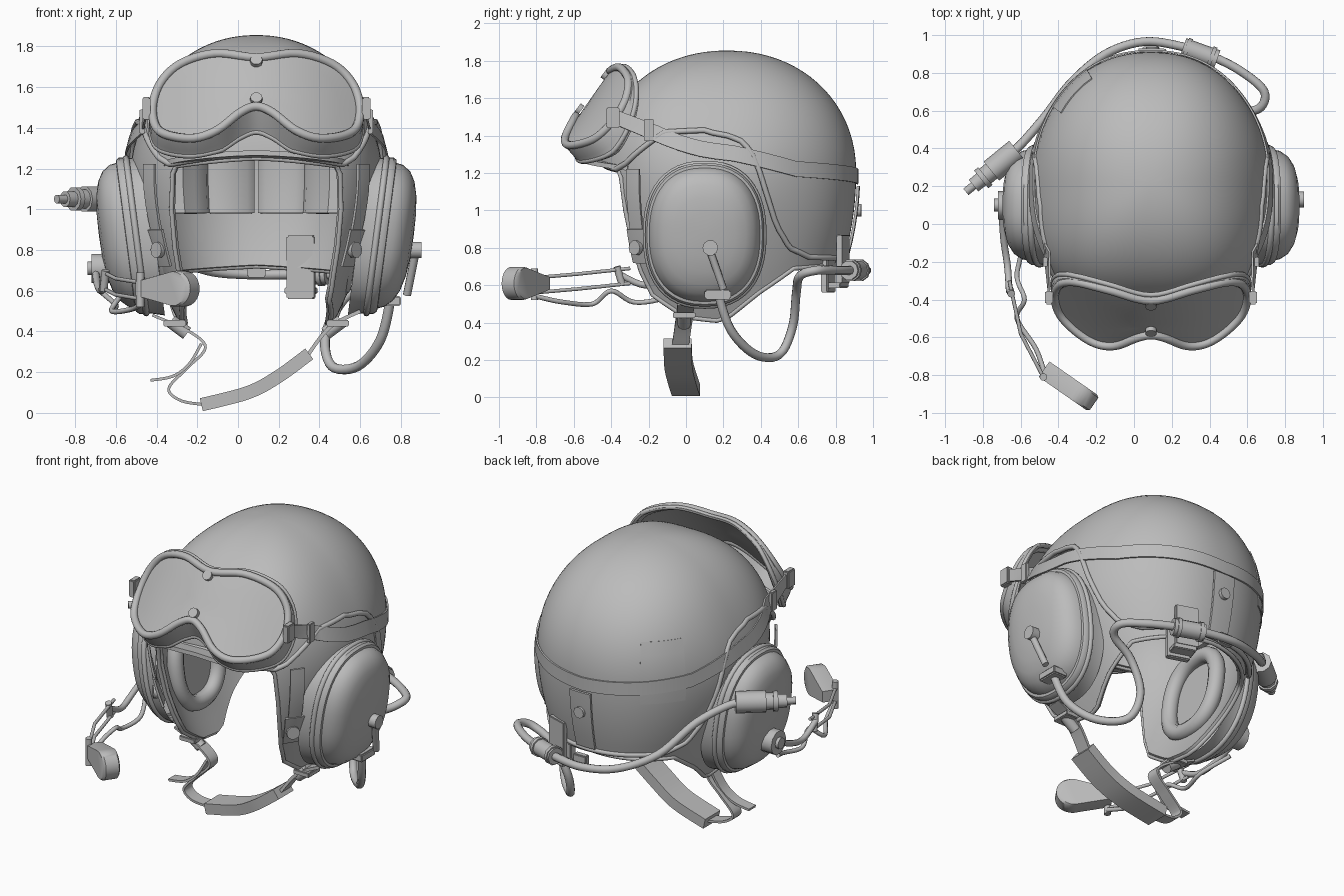
import bpy, bmesh
from math import sin, cos, pi, radians, copysign, exp
from mathutils import Vector, Matrix

if "Cube" in bpy.data.objects:
    bpy.data.objects.remove(bpy.data.objects["Cube"])

grey = bpy.data.materials.new("plain_grey")
grey.use_nodes = True
grey.diffuse_color = (0.5, 0.5, 0.5, 1)
grey.node_tree.nodes["Principled BSDF"].inputs["Base Color"].default_value = (0.5, 0.5, 0.5, 1)

CX, CY, CZ = 0.09, 0.22, 1.2
made = []


def finish(name, mesh):
    ob = bpy.data.objects.new(name, mesh)
    bpy.context.collection.objects.link(ob)
    mesh.materials.clear()
    mesh.materials.append(grey)
    made.append(ob)
    return ob


def loft(name, rings, closed=True, caps=False, thick=0, offset=0):
    """Skin a list of equally long rings of points."""
    bm = bmesh.new()
    vs = [[bm.verts.new(p) for p in r] for r in rings]
    n = len(rings[0])
    for a, b in zip(vs, vs[1:]):
        for i in range(n if closed else n - 1):
            j = (i + 1) % n
            bm.faces.new((a[i], a[j], b[j], b[i]))
    if caps:
        bm.faces.new(vs[0])
        bm.faces.new(vs[-1])
    bmesh.ops.remove_doubles(bm, verts=bm.verts, dist=0.0005)
    bmesh.ops.recalc_face_normals(bm, faces=bm.faces)
    mesh = bpy.data.meshes.new(name)
    bm.to_mesh(mesh)
    bm.free()
    ob = finish(name, mesh)
    if thick:
        mod = ob.modifiers.new("thickness", "SOLIDIFY")
        mod.thickness, mod.offset = thick, offset
    return ob


def smooth(pts, closed=False, steps=6):
    """Catmull-Rom curve through the points."""
    p = [Vector(q) for q in pts]
    n, out = len(p), []
    for i in range(n if closed else n - 1):
        get = (lambda k: p[k % n]) if closed else (lambda k: p[max(0, min(n - 1, k))])
        a, b, c, d = get(i - 1), get(i), get(i + 1), get(i + 2)
        for k in range(steps):
            t = k / steps
            out.append((2 * b + (c - a) * t + (2 * a - 5 * b + 4 * c - d) * t * t
                        + (3 * b - a - 3 * c + d) * t ** 3) / 2)
    return out if closed else out + [p[-1]]


def tube(name, pts, r, closed=False):
    cu = bpy.data.curves.new(name, "CURVE")
    cu.dimensions, cu.bevel_depth, cu.bevel_resolution = "3D", r, 3
    cu.use_fill_caps = True
    sp = cu.splines.new("POLY")
    sp.points.add(len(pts) - 1)
    for q, p in zip(sp.points, pts):
        q.co = (*p, 1)
    sp.use_cyclic_u = closed
    tmp = bpy.data.objects.new(name, cu)
    bpy.context.collection.objects.link(tmp)
    dg = bpy.context.evaluated_depsgraph_get()
    mesh = bpy.data.meshes.new_from_object(tmp.evaluated_get(dg))
    bpy.data.objects.remove(tmp)
    return finish(name, mesh)


def box(name, loc, size, turn=0):
    bm = bmesh.new()
    m = Matrix.Translation(loc) @ Matrix.Rotation(radians(turn), 4, "Z") @ Matrix.Diagonal((*size, 1))
    bmesh.ops.create_cube(bm, size=1, matrix=m)
    bmesh.ops.bevel(bm, geom=bm.edges[:], offset=min(size) * 0.15, segments=2, affect="EDGES")
    mesh = bpy.data.meshes.new(name)
    bm.to_mesh(mesh)
    bm.free()
    return finish(name, mesh)


def table(pairs, x):
    for (a, u), (b, v) in zip(pairs, pairs[1:]):
        if x <= b:
            return u + (v - u) * (x - a) / (b - a)
    return pairs[-1][1]


def surf(deg, z, off=0.0):
    """Point on the helmet form; angle 0 is the front, 90 the model's left."""
    t = (z - CZ) / 0.63
    low = min(0, (z - CZ) / 0.8) ** 2
    s = max(0, 1 - t ** 2.1) ** (1 / 2.1) if t > 0 else 1
    a, b = sin(radians(deg)), -cos(radians(deg))
    e = 2 / (2.9 if b < 0 else 2.2)
    side = min(deg % 360, -deg % 360)
    flare = 0.045 * exp(-((side - 85) / 30) ** 2 - ((z - 1.15) / 0.28) ** 2)
    return Vector((CX + ((0.575 + off) * s * (1 - 0.38 * low) + flare) * copysign(abs(a) ** e, a),
                   CY + (0.665 + off) * s * (1 - 0.28 * low) * copysign(abs(b) ** e, b), z + off * max(0, t)))


# Liner with ear flaps, and the hard shell cut out over the ears
liner_edge = [(0, 1.25), (37, 1.21), (40, 1.0), (44, 0.7), (50, 0.55), (72, 0.43), (88, 0.41),
              (106, 0.56), (125, 0.69), (180, 0.72)]
shell_edge = [(0, 1.27), (37, 1.22), (45, 1.25), (55, 1.32), (68, 1.41), (85, 1.42), (96, 1.36), (101, 1.27),
              (106, 1.08), (111, 0.92), (119, 0.8), (132, 0.75), (180, 0.74)]
angles = [i * 2.5 - 180 for i in range(144)]
for name, edge, off, r in (("liner", liner_edge, 0, 0.012), ("shell", shell_edge, 0.025, 0.015)):
    rows = []
    for j in range(29):
        k = sin(j / 28 * pi / 2)
        rows.append([surf(a, table(edge, abs(a)) * (1 - k) + 1.83 * k, off) for a in angles])
    loft(name, rows, thick=0.028, offset=-1)
    tube(name + "_edge_trim", rows[0], r, True)

# Short brim over the forehead
loft("brim", [[surf(a, 1.265 - 0.0009 * abs(a), o * cos(radians(a * 2))) for a in range(-44, 45, 4)]
              for o in (0.01, 0.06, 0.12)], closed=False, thick=0.025)

# Padding inside the back
for i, a in enumerate((142, 167, 193, 218)):
    loft("inner_pad_%d" % i, [[surf(a + d, z, -0.08 + (0.03 if abs(d) > 9 else 0)) for d in (-11, -8, 0, 8, 11)]
                              for z in (0.98, 1.01, 1.12, 1.25, 1.28)], closed=False, thick=0.04)

# Goggles: lens, rim and a frame that flattens over the nose toward the brim
half = [(0, 1.745), (0.2, 1.765), (0.37, 1.715), (0.47, 1.62), (0.51, 1.5), (0.49, 1.4), (0.42, 1.36),
        (0.3, 1.35), (0.19, 1.39), (0.08, 1.475), (0, 1.505)]
outline = smooth([(x, z, 0) for x, z in half + [(-x, z) for x, z in half[-2:0:-1]]], True, 5)


def goggle_ring(scale, depth):
    ring = []
    for x, z, _ in outline:
        x, z = x * scale, 1.58 + (z - 1.58) * scale
        y = -0.38 - 0.76 * (1.78 - z) + 0.22 * (x / 0.51) ** 2
        k = max(0, min(1, (1.7 - z) / 0.3))
        ring.append(Vector((CX + x, y + depth * 0.7 * (0.4 + 0.6 * k),
                            z - min(depth, 0.1) * k * (0.8 + 1.1 * exp(-(x / 0.15) ** 2)))))
    return ring


loft("goggle_lens", [goggle_ring(s, 0.01) for s in (1, 0.8, 0.6, 0.4, 0.2, 0)])
tube("goggle_rim", goggle_ring(1, 0), 0.022, True)
loft("goggle_frame", [goggle_ring(s, d) for s, d in ((1, 0), (1.02, 0.03), (1.01, 0.07), (1.02, 0.1), (1.0, 0.15))],
     thick=0.018)
tube("goggle_foam_edge", goggle_ring(1.02, 0.1), 0.014, True)
for z, y in ((1.73, -0.42), (1.545, -0.56)):
    tube("goggle_stud", [(CX, y, z - 0.01), (CX, y - 0.02, z + 0.005)], 0.03)

# Goggle strap running right round the shell
strap_z = [(64, 1.4), (85, 1.32), (120, 1.22), (180, 1.18)]
band = [[(CX + 0.54, -0.38, 1.46), (CX + 0.54, -0.38, 1.54)]]
for a in range(64, 297, 4):
    z = table(strap_z, min(a, 360 - a))
    band.append([surf(a, z - 0.04 + 0.02 * j, 0.032) for j in (0, 4)])
band.append([(CX - 0.54, -0.38, 1.46), (CX - 0.54, -0.38, 1.54)])
loft("goggle_strap", band, closed=False, thick=0.01)


def patch(name, a0, a1, z0, z1, off, thick=0.014):
    loft(name, [[surf(a0 + (a1 - a0) * i / 5, z0 + (z1 - z0) * j / 5, off) for i in range(6)]
                for j in range(6)], closed=False, thick=thick)


def stud(name, a, z, off, r=0.035):
    tube(name, [surf(a, z, off), surf(a, z, off + 0.025)], r)


patch("shell_patch", -148, -123, 1.1, 1.46, 0.027, 0.008)
patch("back_tab", 174, 185, 0.76, 1.13, 0.04)
stud("back_tab_stud", 179.5, 1.0, 0.04)


def oval(s, d, side):
    """Ear cup outline, leaning inward toward the bottom."""
    ring = []
    for i in range(48):
        c, q = cos(i * pi / 24), sin(i * pi / 24)
        z = 0.87 + 0.38 * s * copysign(abs(q) ** 0.85, q)
        ring.append((CX + side * (d + 0.13 * (z - 0.87)), 0.1 + 0.315 * s * copysign(abs(c) ** 0.85, c), z))
    return ring


# Paired parts on both sides
cup = [(0.5, 1.03), (0.58, 1.0), (0.595, 1.01), (0.625, 1.01), (0.64, 0.98), (0.642, 0.94), (0.675, 0.915),
       (0.715, 0.83), (0.742, 0.7), (0.76, 0.52), (0.77, 0.3), (0.773, 0)]
for side, tag in ((1, "left"), (-1, "right")):
    loft(tag + "_ear_cup", [oval(s, d, side) for d, s in cup])
    tube(tag + "_ear_cup_bead", oval(1.0, 0.59, side), 0.016, True)
    tube(tag + "_ear_cushion", oval(0.65, 0.45, side), 0.05, True)
    loft(tag + "_ear_cushion_back", [oval(s, 0.47, side) for s in (0.68, 0.36, 0)])
    patch(tag + "_cheek_strap", side * 47, side * 56, 0.88, 1.22, 0.035)
    patch(tag + "_cheek_tab", side * 45, side * 58, 0.72, 0.9, 0.04)
    stud(tag + "_cheek_stud", side * 51, 0.8, 0.045, 0.04)
    box(tag + "_goggle_hinge", (CX + side * 0.54, -0.39, 1.495), (0.04, 0.07, 0.11))
    box(tag + "_strap_buckle", (CX + side * 0.56, -0.2, 1.43), (0.025, 0.05, 0.12))
    tube(tag + "_chin_buckle", [(CX + side * 0.42, -0.01, 0.45), (CX + side * 0.34, -0.01, 0.39)], 0.035)
    box(tag + "_chin_plate", (CX + side * 0.4, -0.01, 0.44), (0.11, 0.12, 0.03))

# Ear cup fittings
tube("left_knob", [(0.83, 0.13, 0.8), (0.9, 0.13, 0.8)], 0.042)
tube("left_lever", [(0.87, 0.13, 0.78), (0.83, 0.2, 0.58)], 0.02)
box("left_cable_socket", (0.75, 0.17, 0.55), (0.1, 0.14, 0.05))
tube("right_dial", [(-0.62, 0.1, 0.71), (-0.72, 0.1, 0.71)], 0.075)
tube("right_dial_hub", [(-0.7, 0.1, 0.71), (-0.74, 0.1, 0.71)], 0.035)


def ribbon(name, pts, width, thick):
    w = Vector((0, width / 2, 0))
    loft(name, [[p - w, p + w] for p in smooth(pts)], closed=False, thick=thick)


# Chin strap with padded sleeve and loose end
ribbon("chin_sleeve", [(0.35, -0.045, 0.29), (0.2, -0.04, 0.18), (0.05, -0.02, 0.1), (-0.18, 0, 0.04)], 0.15, 0.065)
ribbon("chin_strap_left", [(0.6, 0, 0.5), (0.45, -0.01, 0.42), (0.34, -0.03, 0.28)], 0.09, 0.018)
ribbon("chin_strap_right", [(-0.16, 0, 0.04), (-0.28, -0.02, 0.06), (-0.34, -0.02, 0.12), (-0.25, -0.02, 0.22),
                            (-0.16, -0.02, 0.32), (-0.24, -0.01, 0.4), (-0.42, 0, 0.48)], 0.08, 0.014)
ribbon("chin_strap_loose_end", [(-0.18, -0.03, 0.34), (-0.24, -0.04, 0.24), (-0.32, -0.05, 0.18),
                                (-0.43, -0.05, 0.16)], 0.07, 0.014)

# Cable from the left cup round the back to the plug
tube("cable", smooth([(0.75, 0.17, 0.56), (0.7, 0.24, 0.36), (0.59, 0.37, 0.23), (0.46, 0.5, 0.23), (0.43, 0.57, 0.38),
                      (0.52, 0.59, 0.56), (0.66, 0.61, 0.65), (0.69, 0.7, 0.68), (0.58, 0.8, 0.68), (0.43, 0.88, 0.68),
                      (0.25, 0.94, 0.68), (0.05, 0.965, 0.68), (-0.15, 0.9, 0.7), (-0.33, 0.75, 0.78),
                      (-0.47, 0.57, 0.95), (-0.6, 0.42, 1.04), (-0.68, 0.35, 1.05)]), 0.024)
tube("cable_joint", [(0.44, 0.87, 0.68), (0.26, 0.935, 0.68)], 0.052)
for k in (0, 1):
    tube("cable_joint_ring", [(0.42 - 0.13 * k, 0.877 + 0.045 * k, 0.68), (0.4 - 0.13 * k, 0.885 + 0.045 * k, 0.68)], 0.06)
box("cable_clip_outer", (0.31, 0.84, 0.74), (0.14, 0.03, 0.26), -18)
box("cable_clip_inner", (0.31, 0.76, 0.715), (0.14, 0.04, 0.31), -18)
box("cable_clip_bridge", (0.31, 0.8, 0.6), (0.14, 0.1, 0.03), -18)
box("back_cable_clip", (0.09, 0.92, 0.7), (0.09, 0.04, 0.07))
p0, p1 = Vector((-0.62, 0.39, 1.05)), Vector((-0.89, 0.17, 1.05))
for a, b, r in ((0, 0.5, 0.065), (0.5, 0.62, 0.05), (0.62, 0.7, 0.06), (0.7, 0.85, 0.04), (0.85, 1, 0.022)):
    tube("plug", [p0.lerp(p1, a), p0.lerp(p1, b)], r)

# Microphone boom: arm, twin rods, wire, clamp and paddle
tube("boom_arm", smooth([(-0.7, 0.08, 0.7), (-0.69, -0.08, 0.63), (-0.67, -0.22, 0.6), (-0.66, -0.36, 0.66)]), 0.018)
tube("boom_arm_clamp", [(-0.66, -0.34, 0.6), (-0.65, -0.37, 0.7)], 0.02)
for z in (0.64, 0.56):
    tube("boom_rod", [(-0.66, -0.3, z + 0.05), (-0.6, -0.58, z + 0.02), (-0.48, -0.81, z)], 0.01)
tube("boom_wire", smooth([(-0.68, 0.05, 0.6), (-0.6, -0.12, 0.53), (-0.62, -0.28, 0.51), (-0.58, -0.4, 0.57),
                          (-0.62, -0.5, 0.5), (-0.52, -0.66, 0.51), (-0.47, -0.8, 0.54)]), 0.013)
tube("mic_clamp", [(-0.48, -0.81, 0.52), (-0.48, -0.81, 0.69)], 0.02)
profile = [(-0.02, 0.035), (-0.02, -0.035)]
profile += [(0.215 + 0.088 * cos(a), 0.088 * sin(a)) for a in [radians(-110 + 11 * i) for i in range(21)]]
along, across = Vector((0.82, -0.57, 0)), Vector((0.57, 0.82, 0))
start = Vector((-0.46, -0.78, 0.61))
loft("microphone", [[start + along * u * g + across * v + Vector((0, 0, w * g)) for u, w in profile]
                    for v, g in ((-0.05, 0.95), (-0.04, 1), (0.04, 1), (0.05, 0.95))], caps=True)

# Smooth shading with crisp edges
bpy.ops.object.select_all(action="DESELECT")
for ob in made:
    ob.select_set(True)
bpy.context.view_layer.objects.active = made[0]
bpy.ops.object.convert(target="MESH")
bpy.ops.object.shade_smooth_by_angle(angle=radians(40))
